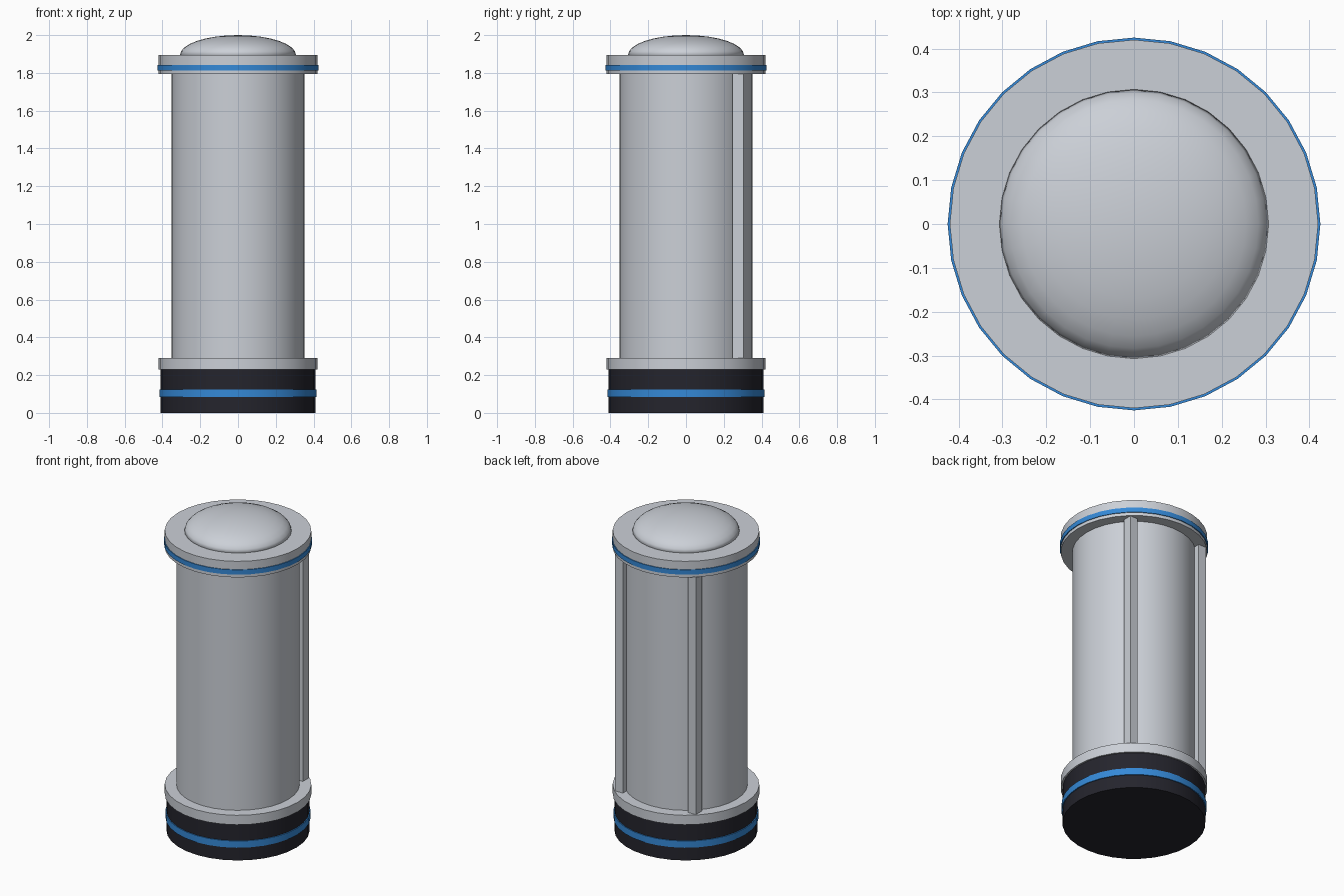
import bpy
import math

if "Cube" in bpy.data.objects:
    bpy.data.objects.remove(bpy.data.objects["Cube"])


def material(name, rgb):
    m = bpy.data.materials.new(name)
    m.diffuse_color = (*rgb, 1.0)
    m.use_nodes = True
    m.node_tree.nodes["Principled BSDF"].inputs["Base Color"].default_value = m.diffuse_color
    return m


SILVER = material("light_grey", (0.60, 0.63, 0.68))
DARK = material("near_black", (0.018, 0.018, 0.026))
BLUE = material("bright_blue", (0.035, 0.25, 0.68))


def finish(name, mat, smooth=True):
    ob = bpy.context.object
    ob.name = name
    ob.data.materials.append(mat)
    if smooth:
        bpy.ops.object.shade_smooth_by_angle(angle=math.radians(35))
    return ob


def disc(name, radius, z0, z1, mat):
    bpy.ops.mesh.primitive_cylinder_add(
        vertices=32, radius=radius, depth=z1 - z0, location=(0, 0, (z0 + z1) / 2))
    return finish(name, mat)


# Dark base with a blue band
disc("base", 0.41, 0.0, 0.23, DARK)
disc("base_band", 0.416, 0.083, 0.125, BLUE)

# Body between two collars
disc("lower_collar", 0.42, 0.23, 0.29, SILVER)
disc("body", 0.353, 0.28, 1.80, SILVER)
disc("upper_collar", 0.42, 1.793, 1.895, SILVER)
disc("upper_band", 0.425, 1.813, 1.843, BLUE)

# Flattened cap: the lower half of the sphere is removed
bpy.ops.mesh.primitive_uv_sphere_add(segments=32, ring_count=16, radius=1.0)
cap = finish("domed_cap", SILVER)
for v in cap.data.vertices:
    v.co.z = max(v.co.z, -0.05)
    v.co.x *= 0.307
    v.co.y *= 0.307
    v.co.z = 1.895 + v.co.z * 0.105

# Two square rails on the back
for side, label in ((-1, "left"), (1, "right")):
    bpy.ops.mesh.primitive_cube_add(size=1, location=(side * 0.255, 0.275, 1.04))
    rail = bpy.context.object
    for v in rail.data.vertices:
        v.co.x *= 0.054
        v.co.y *= 0.06
        v.co.z *= 1.52
    finish(label + "_back_rail", SILVER, smooth=False)
